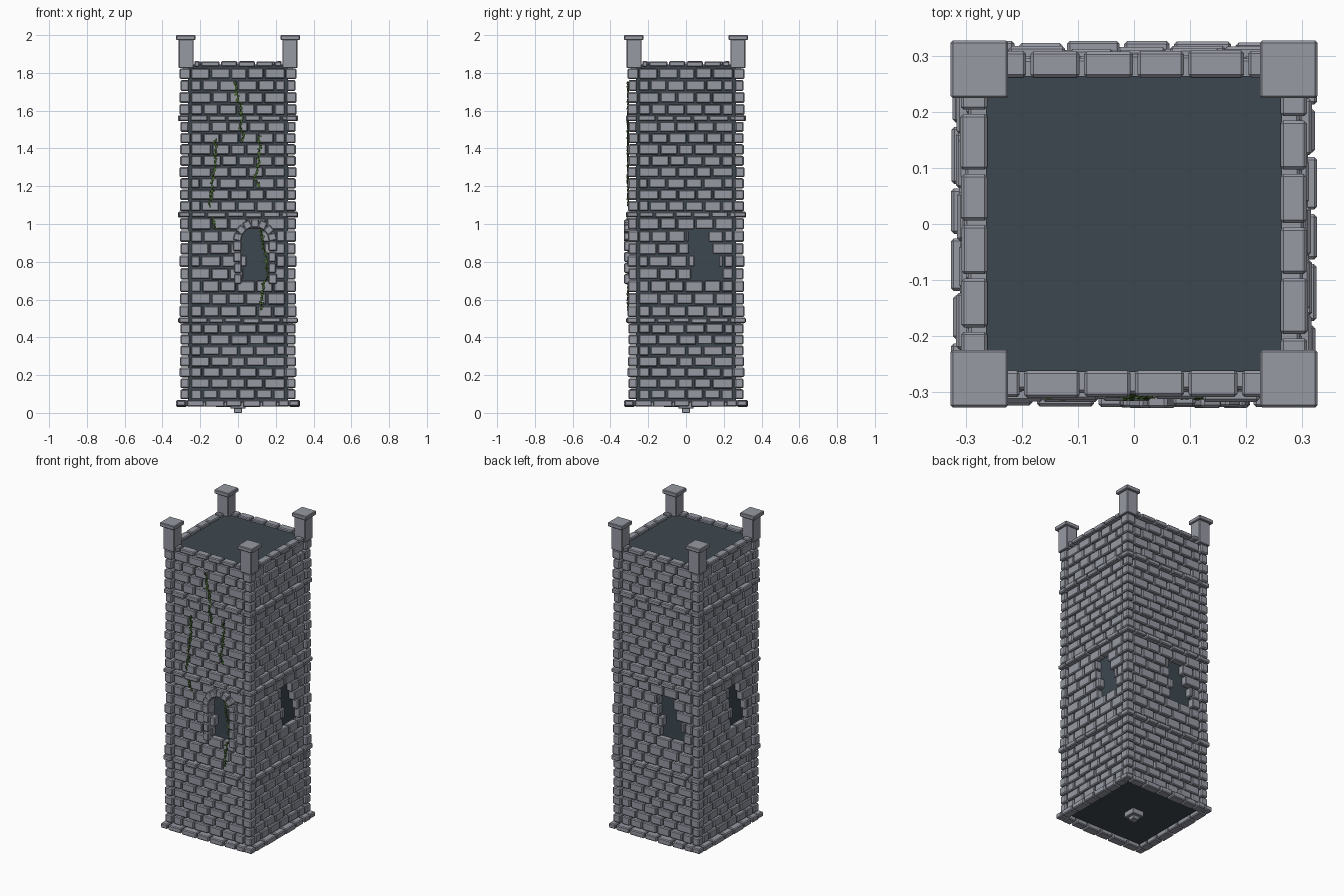
import bpy, bmesh, math, random
from mathutils import Matrix, Vector

random.seed(7)
cube = bpy.data.objects.get("Cube")
if cube:
    bpy.data.objects.remove(cube)


def material(name, rgb):
    m = bpy.data.materials.new(name)
    m.use_nodes = True
    m.diffuse_color = (*rgb, 1)
    m.node_tree.nodes["Principled BSDF"].inputs["Base Color"].default_value = (*rgb, 1)
    return m


STONE = material("grey stone", (0.31, 0.32, 0.37))
DARK = material("dark mortar", (0.047, 0.064, 0.08))
LEAF = material("leaf green", (0.07, 0.15, 0.03))
STEM = material("dark stem green", (0.025, 0.05, 0.015))


def jit(a):
    return random.uniform(-a, a)


def block(bm, lo, hi, turn=Matrix()):
    """Add a box between two corners, optionally transformed."""
    lo, hi = Vector(lo), Vector(hi)
    mat = turn @ Matrix.Translation((lo + hi) / 2) @ Matrix.Diagonal((*(hi - lo), 1))
    bmesh.ops.create_cube(bm, size=1, matrix=mat)


def finish(bm, name, mat, bevel=0.0):
    mesh = bpy.data.meshes.new(name)
    bm.to_mesh(mesh)
    bm.free()
    mesh.materials.append(mat)
    ob = bpy.data.objects.new(name, mesh)
    bpy.context.collection.objects.link(ob)
    if bevel:
        mod = ob.modifiers.new("worn edges", "BEVEL")
        mod.width = bevel
        mod.segments = 1
    return ob


def four_sides(ob):
    """Repeat an object around the tower by quarter turns."""
    base = ob.name
    for i, side in enumerate(("left", "back", "right"), 1):
        c = ob.copy()
        c.name = f"{base}_{side}"
        c.rotation_euler.z = i * math.pi / 2
        bpy.context.collection.objects.link(c)
    ob.name = base + "_front"


def course(bm, x0, x1, z0, z1, inner, outer, shift=0.0, hole=None, pitch=0.096):
    """One row of stones on the front wall, with an optional gap."""
    n = math.ceil((x1 - x0) / pitch) + 2
    joints = [shift + (i - n // 2) * pitch + jit(0.009) for i in range(n + 1)]
    joints = [x0] + [j for j in joints if x0 + 0.025 < j < x1 - 0.025] + [x1]
    for a, b in zip(joints, joints[1:]):
        parts = [(a, b)]
        if hole and a < hole[1] and b > hole[0]:
            parts = [(a, min(b, hole[0])), (max(a, hole[1]), b)]
        for p, q in parts:
            if q - p > 0.018:
                block(bm, (p + 0.004, -outer + jit(0.004), z0 + 0.004 + jit(0.002)),
                      (q - 0.004, -inner, z1 - 0.004 + jit(0.002)))


# Dark core behind the stones
bm = bmesh.new()
block(bm, (-0.265, -0.265, 0.055), (0.265, 0.265, 1.845))
finish(bm, "tower_core", DARK)

# Brick walls and corner stones, storey by storey: bottom, top, rows
wall, quoins = bmesh.new(), bmesh.new()
storeys = [(0.07, 0.475, 7), (0.505, 1.035, 8), (1.065, 1.545, 8), (1.575, 1.828, 4)]
gaps = {3: (0.03, 0.19), 4: (0.05, 0.17), 5: (0.02, 0.13), 6: (0.02, 0.115)}
for s, (bottom, top, rows) in enumerate(storeys):
    h = (top - bottom) / rows
    for r in range(rows):
        z = bottom + r * h
        hole = gaps.get(r) if s == 1 else None
        course(wall, -0.252, 0.252, z, z + h, 0.25, 0.3, (r % 2) * 0.048, hole)
        inside = 0.255 + jit(0.006)
        edge = 0.307 + jit(0.003)
        block(quoins, (inside, -edge, z + 0.003), (edge, -inside, z + h - 0.004))
course(wall, -0.235, 0.235, 1.828, 1.865, 0.262, 0.308)
four_sides(finish(wall, "brick_wall", STONE, 0.005))
four_sides(finish(quoins, "corner_stones", STONE, 0.006))

# Projecting string courses and foundation ring, pinwheeled at the corners
bands = bmesh.new()
for z in (0.49, 1.05, 1.56):
    course(bands, -0.316, 0.265, z - 0.018, z + 0.018, 0.255, 0.315, 0.03)
course(bands, -0.328, 0.275, 0.03, 0.072, 0.27, 0.325, 0.02)
four_sides(finish(bands, "string_courses", STONE, 0.005))

# Corner posts with caps
posts = bmesh.new()
block(posts, (0.235, -0.314, 1.825), (0.314, -0.235, 1.98))
block(posts, (0.225, -0.328, 1.974), (0.328, -0.225, 2.0))
four_sides(finish(posts, "corner_post", STONE, 0.004))

# Arched window surround on the front
arch = bmesh.new()
cx, cz, ri, ro = 0.09, 0.91, 0.072, 0.115
for side in (-1, 1):
    for i in range(4):
        z = 0.68 + i * 0.058
        xs = sorted((cx + side * ri, cx + side * (ro + jit(0.006))))
        block(arch, (xs[0], -0.328, z + 0.003), (xs[1], -0.26, z + 0.055))
for i in range(7):
    spin = Matrix.Translation((cx, 0, cz)) @ Matrix.Rotation((i - 3) * math.pi / 7, 4, 'Y')
    block(arch, (-0.02, -0.328 + jit(0.003), ri), (0.02, -0.26, ro), spin)
finish(arch, "window_arch", STONE, 0.005)

# Small stepped stone under the floor
foot = bmesh.new()
block(foot, (-0.04, -0.04, 0.022), (0.04, 0.04, 0.06))
block(foot, (-0.022, -0.022, 0), (0.022, 0.022, 0.03))
finish(foot, "under_floor_stone", STONE, 0.003)

# Climbing vines: thin stems with small scattered leaves
paths = [
    [(-0.02, 1.75), (0.01, 1.63), (0.015, 1.53), (0.03, 1.43)],
    [(-0.12, 1.44), (-0.12, 1.3), (-0.135, 1.2), (-0.155, 1.08)],
    [(-0.14, 1.03), (-0.11, 0.96)],
    [(0.115, 1.46), (0.11, 1.33), (0.09, 1.25), (0.12, 1.18)],
    [(0.125, 0.96), (0.145, 0.85), (0.16, 0.73), (0.13, 0.66), (0.12, 0.53)],
]
leaves = bmesh.new()
curve = bpy.data.curves.new("vine_stems", "CURVE")
curve.dimensions = "3D"
curve.bevel_depth = 0.003
curve.bevel_resolution = 0
curve.materials.append(STEM)
for path in paths:
    pts = []
    for (xa, za), (xb, zb) in zip(path, path[1:]):
        n = max(2, int((za - zb) / 0.015))
        for i in range(n):
            t = i / n
            pts.append(Vector((xa + (xb - xa) * t + jit(0.005), -0.306, za + (zb - za) * t)))
    spline = curve.splines.new("POLY")
    spline.points.add(len(pts) - 1)
    for p, co in zip(spline.points, pts):
        p.co = (*co, 1)
    for co in pts:
        for k in range(2):
            at = co + Vector((jit(0.007), -0.004 + jit(0.002), jit(0.007)))
            spin = Matrix.Translation(at) @ Matrix.Rotation(jit(3), 4, 'Y') @ Matrix.Rotation(jit(0.5), 4, 'X')
            block(leaves, (-0.004, -0.001, -0.007), (0.004, 0.001, 0.007), spin)
finish(leaves, "vine_leaves", LEAF)
bpy.context.collection.objects.link(bpy.data.objects.new("vine_stems", curve))
